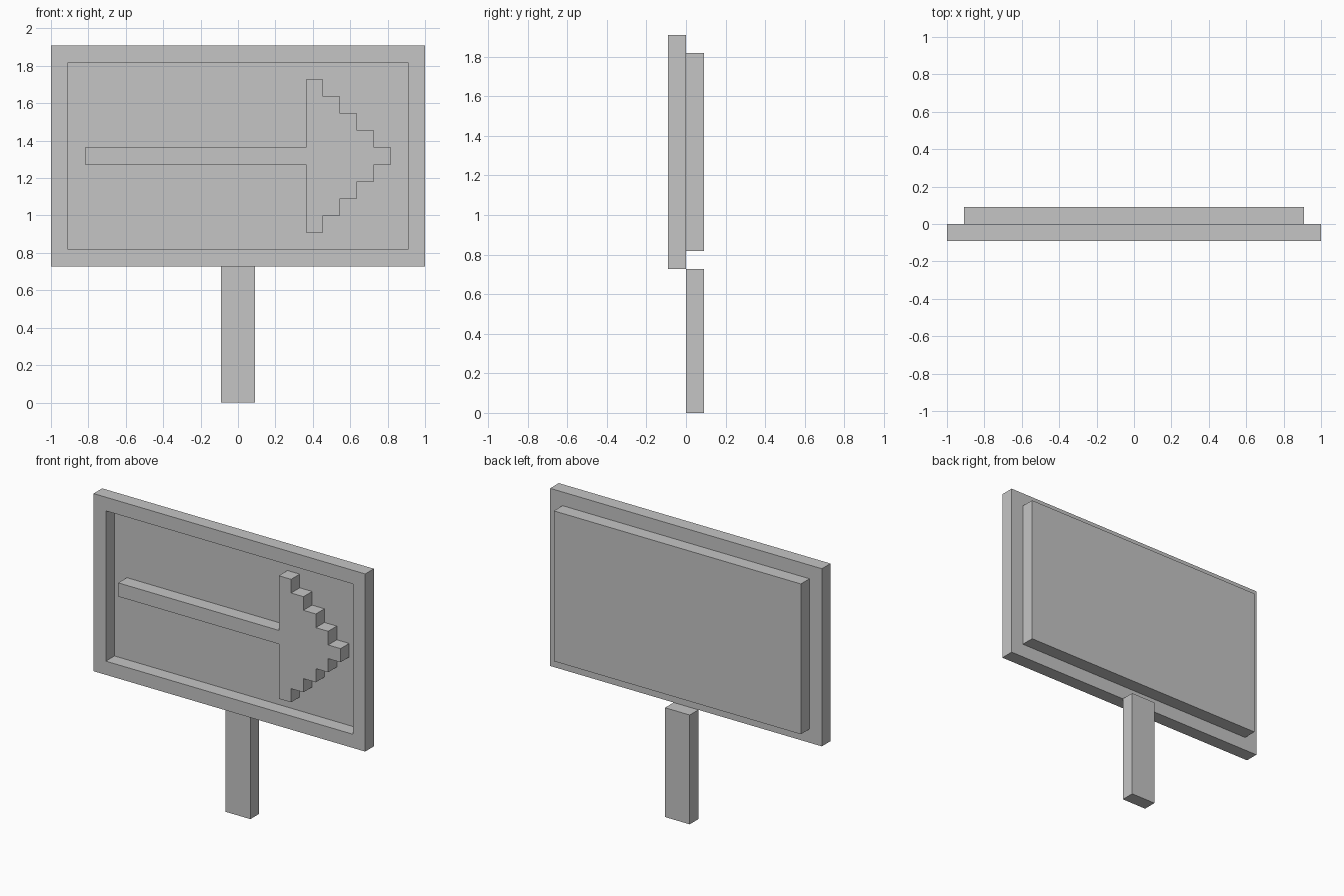
import bpy
import bmesh

# Default object
cube = bpy.data.objects.get("Cube")
if cube:
    bpy.data.objects.remove(cube, do_unlink=True)

U = 1 / 11  # grid step shared by all parts

# Material
grey = bpy.data.materials.new("sign grey")
grey.use_nodes = True
colour = (0.56, 0.56, 0.56, 1)
grey.diffuse_color = colour
grey.node_tree.nodes["Principled BSDF"].inputs["Base Color"].default_value = colour


def slab(name, outline, y_front, border=None):
    """Extrude an x-z outline one step towards the back; border keeps only a rim."""
    bm = bmesh.new()
    face = bm.faces.new([bm.verts.new((x * U, y_front * U, z * U)) for x, z in outline])
    if border:
        bm.normal_update()
        bmesh.ops.inset_region(bm, faces=[face], thickness=border * U,
                               use_boundary=True, use_even_offset=True)
        bmesh.ops.delete(bm, geom=[face], context='FACES')
    front = bm.faces[:]
    result = bmesh.ops.extrude_face_region(bm, geom=front, use_keep_orig=True)
    verts = [g for g in result["geom"] if isinstance(g, bmesh.types.BMVert)]
    bmesh.ops.translate(bm, verts=verts, vec=(0, U, 0))
    bmesh.ops.recalc_face_normals(bm, faces=bm.faces[:])
    mesh = bpy.data.meshes.new(name)
    bm.to_mesh(mesh)
    bm.free()
    mesh.materials.append(grey)
    obj = bpy.data.objects.new(name, mesh)
    bpy.context.collection.objects.link(obj)


def rect(x, z0, z1):
    return [(-x, z0), (x, z0), (x, z1), (-x, z1)]


# Post, back panel and raised rim
slab("post", rect(1, 0, 8), 0)
slab("back_panel", rect(10, 9, 20), 0)
slab("frame", rect(11, 8, 21), -1, border=1)

# Raised arrow: shaft plus a stepped head, mirrored about its centre line
MID = 14.5
upper = [(-9, 0.5), (4, 0.5), (4, 4.5)]
for i in range(5):
    upper.append((5 + i, 4.5 - i))
    if i < 4:
        upper.append((5 + i, 3.5 - i))
lower = [(x, -z) for x, z in reversed(upper)]
slab("arrow", [(x, MID + z) for x, z in upper + lower], -1)
